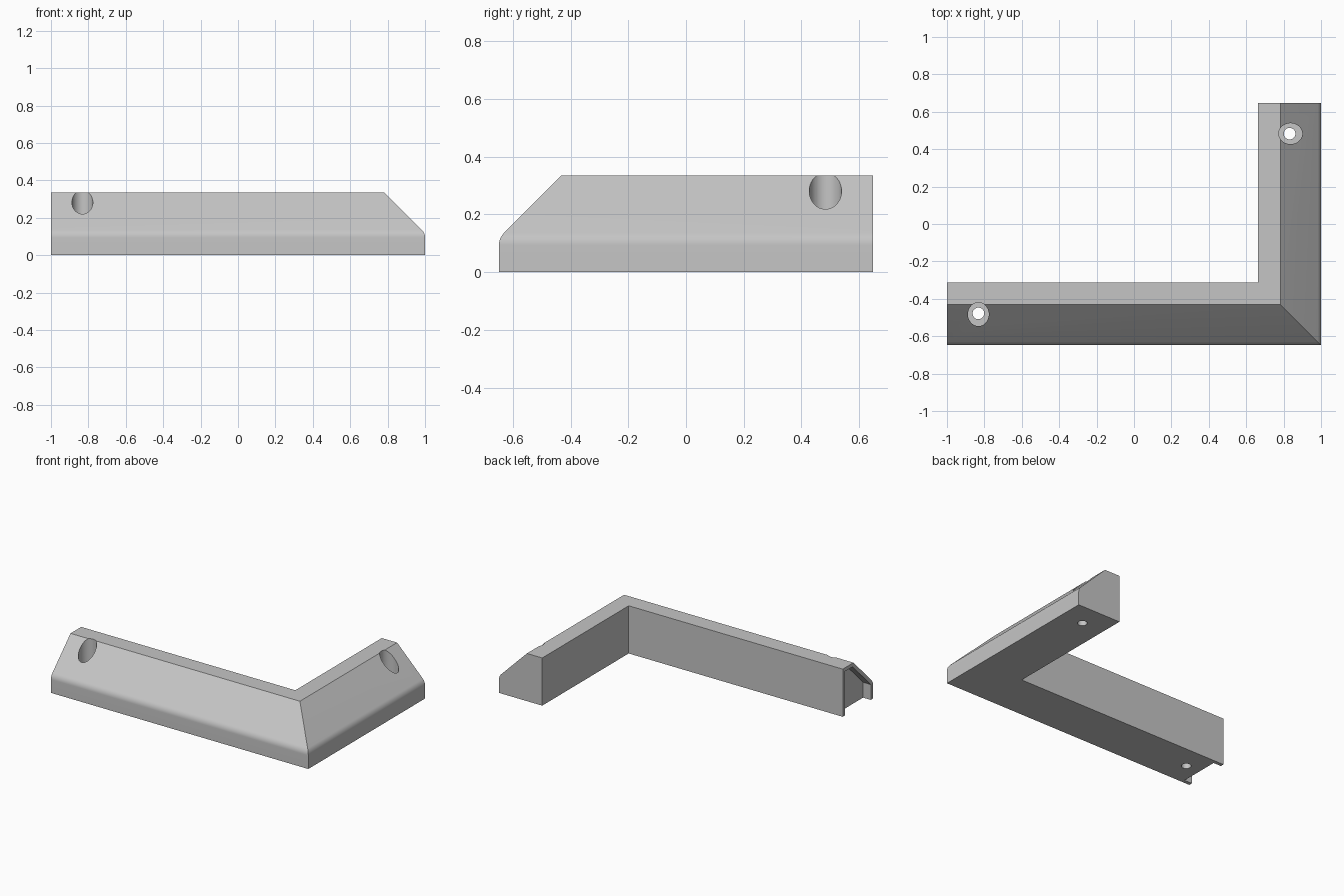
import bpy
import bmesh
import math

cube = bpy.data.objects.get("Cube")
if cube:
    bpy.data.objects.remove(cube, do_unlink=True)

X, Y = 1.0, 0.648            # half extents
WIDTH, HEIGHT = 0.336, 0.335
LIP = 0.118                  # height where the slope would meet the outer wall
WALL = 0.025                 # wall left around the end recess
RECESS = 0.06

grey = bpy.data.materials.new("light grey")
grey.use_nodes = True
colour = (0.56, 0.56, 0.56, 1)
grey.diffuse_color = colour
grey.node_tree.nodes["Principled BSDF"].inputs["Base Color"].default_value = colour


def sweep(name, profile, stations):
    """Skin a closed (depth, z) profile through a list of placing functions."""
    bm = bmesh.new()
    rings = [[bm.verts.new(place(d, z)) for d, z in profile] for place in stations]
    n = len(profile)
    for a, b in zip(rings, rings[1:]):
        for i in range(n):
            j = (i + 1) % n
            bm.faces.new((a[i], a[j], b[j], b[i]))
    bm.faces.new(rings[0])
    bm.faces.new(rings[-1])
    bmesh.ops.recalc_face_normals(bm, faces=bm.faces)
    mesh = bpy.data.meshes.new(name)
    bm.to_mesh(mesh)
    bm.free()
    obj = bpy.data.objects.new(name, mesh)
    bpy.context.collection.objects.link(obj)
    mesh.materials.append(grey)
    return obj


def cut(target, cutter):
    """Subtract the cutter, then remove it."""
    mod = target.modifiers.new("cut", 'BOOLEAN')
    mod.operation = 'DIFFERENCE'
    mod.solver = 'EXACT'
    mod.object = cutter
    cutter.hide_render = True
    bpy.ops.object.select_all(action='DESELECT')
    bpy.context.view_layer.objects.active = target
    target.select_set(True)
    bpy.ops.object.modifier_apply(modifier=mod.name)
    bpy.data.objects.remove(cutter, do_unlink=True)


def cylinder(name, x, y, rx, ry, z0, z1):
    """Upright elliptical cutter."""
    ring = [(math.cos(a) * rx, math.sin(a) * ry)
            for a in (math.tau * i / 48 for i in range(48))]
    return sweep(name, ring, [lambda u, v, z=z: (x + u, y + v, z) for z in (z0, z1)])


# Outer profile: upright lip, rounded shoulder, slope, flat top, inner wall
radius = 0.06
tangent = radius * math.tan(math.pi / 8)
shoulder = []
for i in range(9):
    a = math.pi / 4 * i / 8
    shoulder.append((radius * (1 - math.cos(a)), LIP - tangent + radius * math.sin(a)))
profile = [(0, 0)] + shoulder + [(HEIGHT - LIP, HEIGHT), (WIDTH, HEIGHT), (WIDTH, 0)]

# Mitred L-shaped body
body = sweep("corner_rail", profile, [
    lambda d, z: (-X, d - Y, z),
    lambda d, z: (X - d, d - Y, z),
    lambda d, z: (X - d, Y, z),
])

# Shallow recess in the end of the long arm, open below
inner = [(WALL, -0.1), (WALL, LIP - 0.414 * WALL),
         (HEIGHT - LIP + 0.414 * WALL, HEIGHT - WALL),
         (WIDTH - WALL, HEIGHT - WALL), (WIDTH - WALL, -0.1)]
cut(body, sweep("recess_cutter", inner, [
    lambda d, z: (-X - 0.1, d - Y, z),
    lambda d, z: (-X + RECESS, d - Y, z),
]))

# Screw holes with counterbores stretched slightly down the slope
long_r, short_r, shift, floor = 0.063, 0.056, 0.005, 0.11
for x, y, rx, ry, dx, dy in (
        (-0.832, -0.478, short_r, long_r, 0, -shift),
        (0.832, 0.483, long_r, short_r, shift, 0)):
    cut(body, cylinder("counterbore_cutter", x + dx, y + dy, rx, ry, floor, 0.5))
    cut(body, cylinder("screw_hole_cutter", x, y, 0.031, 0.031, -0.1, 0.4))

bpy.ops.object.shade_smooth_by_angle(angle=math.radians(30))
